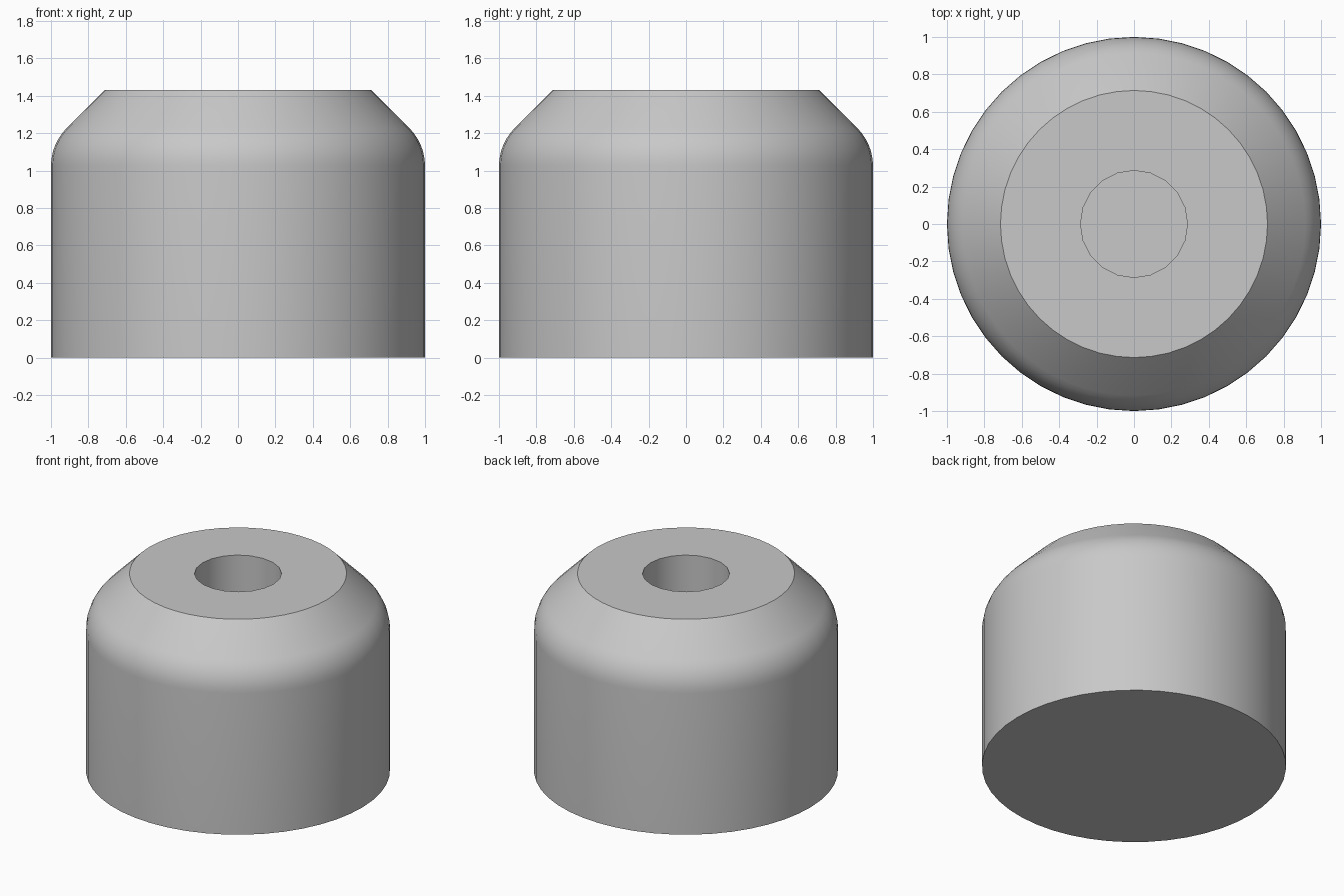
import bpy, bmesh, math
from mathutils import Vector

cube = bpy.data.objects.get("Cube")
if cube:
    bpy.data.objects.remove(cube, do_unlink=True)

RADIUS, TOP_RADIUS, HEIGHT = 1.0, 0.714, 1.43
FILLET, SHOULDER_Z = 0.286, 1.025
BORE_RADIUS, BORE_FLOOR = 0.286, 0.43

grey = bpy.data.materials.new("light_grey")
grey.use_nodes = True
colour = (0.58, 0.58, 0.58, 1)
grey.diffuse_color = colour
grey.node_tree.nodes["Principled BSDF"].inputs["Base Color"].default_value = colour


def lathe(name, profile, sides):
    """Revolve (radius, z) points that start and end on the axis."""
    bm = bmesh.new()
    verts = [bm.verts.new((r, 0, z)) for r, z in profile]
    edges = [bm.edges.new(pair) for pair in zip(verts, verts[1:])]
    bmesh.ops.spin(bm, geom=verts + edges, cent=(0, 0, 0), axis=(0, 0, 1),
                   angle=math.tau, steps=sides, use_duplicate=False)
    bmesh.ops.remove_doubles(bm, verts=bm.verts, dist=0.0001)
    # Merge the cap fans into single flat faces
    bmesh.ops.dissolve_verts(
        bm, verts=[v for v in bm.verts if Vector(v.co.xy).length < 0.001])
    bmesh.ops.recalc_face_normals(bm, faces=bm.faces)
    mesh = bpy.data.meshes.new(name)
    bm.to_mesh(mesh)
    bm.free()
    mesh.materials.append(grey)
    obj = bpy.data.objects.new(name, mesh)
    bpy.context.collection.objects.link(obj)
    return obj


# Body: straight wall, rounded shoulder, conical chamfer, flat top
arc = [(RADIUS - FILLET + FILLET * math.cos(a), SHOULDER_Z + FILLET * math.sin(a))
       for a in (math.radians(45) * i / 6 for i in range(7))]
body = lathe("body", [(0, 0), (RADIUS, 0)] + arc
             + [(TOP_RADIUS, HEIGHT), (0, HEIGHT)], 48)

# Blind bore in the top
cutter = lathe("bore_cutter", [(0, BORE_FLOOR), (BORE_RADIUS, BORE_FLOOR),
                               (BORE_RADIUS, HEIGHT + 0.2), (0, HEIGHT + 0.2)], 20)
cutter.hide_render = True
bore = body.modifiers.new("bore", 'BOOLEAN')
bore.operation = 'DIFFERENCE'
bore.solver = 'EXACT'
bore.object = cutter

bpy.ops.object.select_all(action='DESELECT')
body.select_set(True)
bpy.context.view_layer.objects.active = body
bpy.ops.object.modifier_apply(modifier=bore.name)
bpy.data.objects.remove(cutter, do_unlink=True)
bpy.ops.object.shade_smooth_by_angle(angle=math.radians(30))
